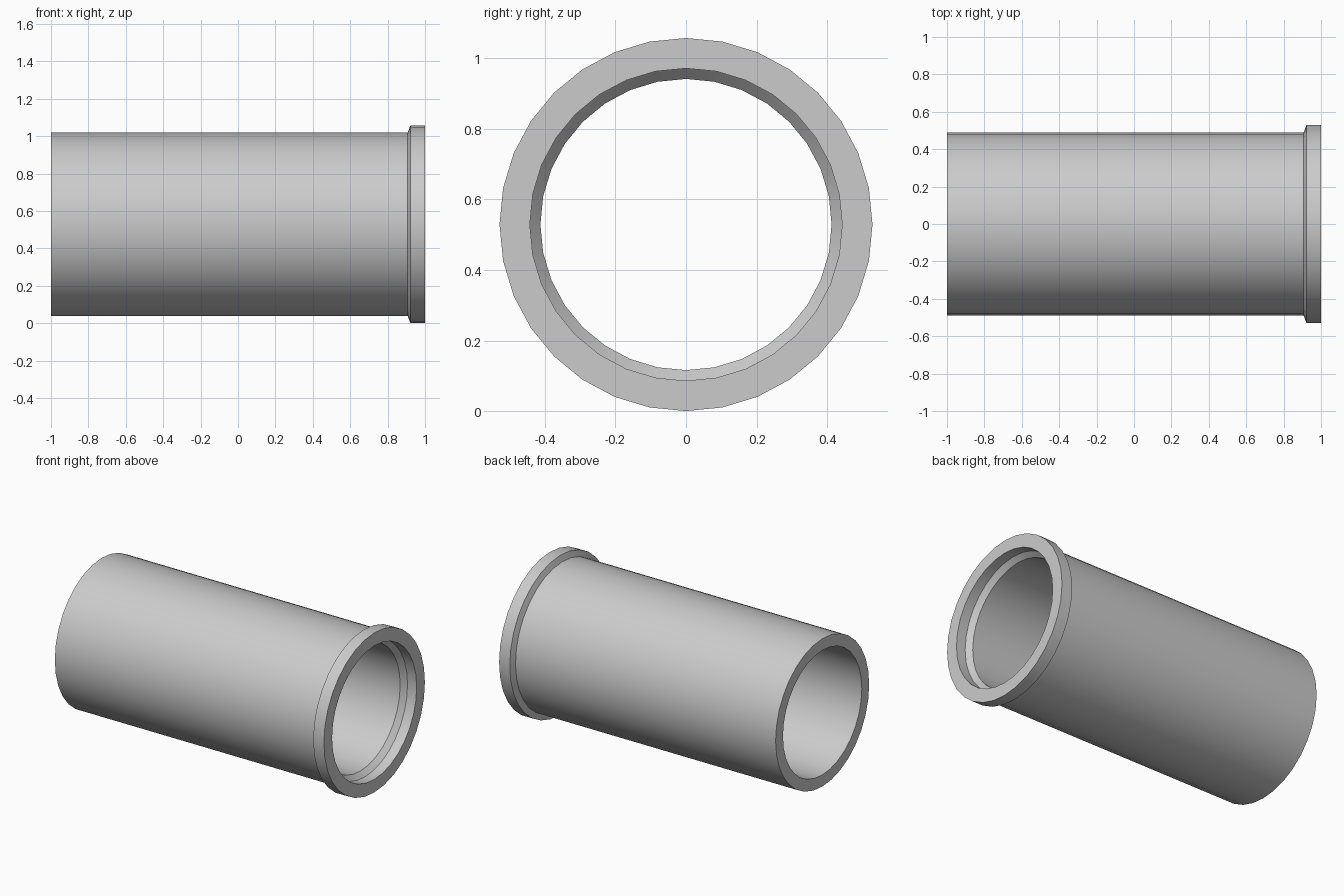
import bpy, bmesh, math
from mathutils import Matrix

if "Cube" in bpy.data.objects:
    bpy.data.objects.remove(bpy.data.objects["Cube"])

SIDES = 32
CENTRE_Z = 0.529

# Closed wall section (x along the axis, radius): tube, flared collar, stepped socket
section = [(-1.0, 0.49), (0.907, 0.49), (0.922, 0.529), (1.0, 0.529),
           (1.0, 0.443), (0.933, 0.443), (0.90, 0.413), (-1.0, 0.413)]

# Revolve the section around the x axis
bm = bmesh.new()
rings = []
for x, r in section:
    rings.append([bm.verts.new((x, r * math.sin(2 * math.pi * i / SIDES),
                                r * math.cos(2 * math.pi * i / SIDES)))
                  for i in range(SIDES)])
for k, ring in enumerate(rings):
    nxt = rings[(k + 1) % len(rings)]
    for i in range(SIDES):
        j = (i + 1) % SIDES
        bm.faces.new((ring[i], ring[j], nxt[j], nxt[i]))
bmesh.ops.recalc_face_normals(bm, faces=bm.faces)
bmesh.ops.transform(bm, matrix=Matrix.Translation((0, 0, CENTRE_Z)), verts=bm.verts)

mesh = bpy.data.meshes.new("socket_pipe")
bm.to_mesh(mesh)
bm.free()
pipe = bpy.data.objects.new("socket_pipe", mesh)
bpy.context.collection.objects.link(pipe)

# Smooth walls with crisp rims
bpy.context.view_layer.objects.active = pipe
pipe.select_set(True)
bpy.ops.object.shade_smooth_by_angle(angle=math.radians(30))
